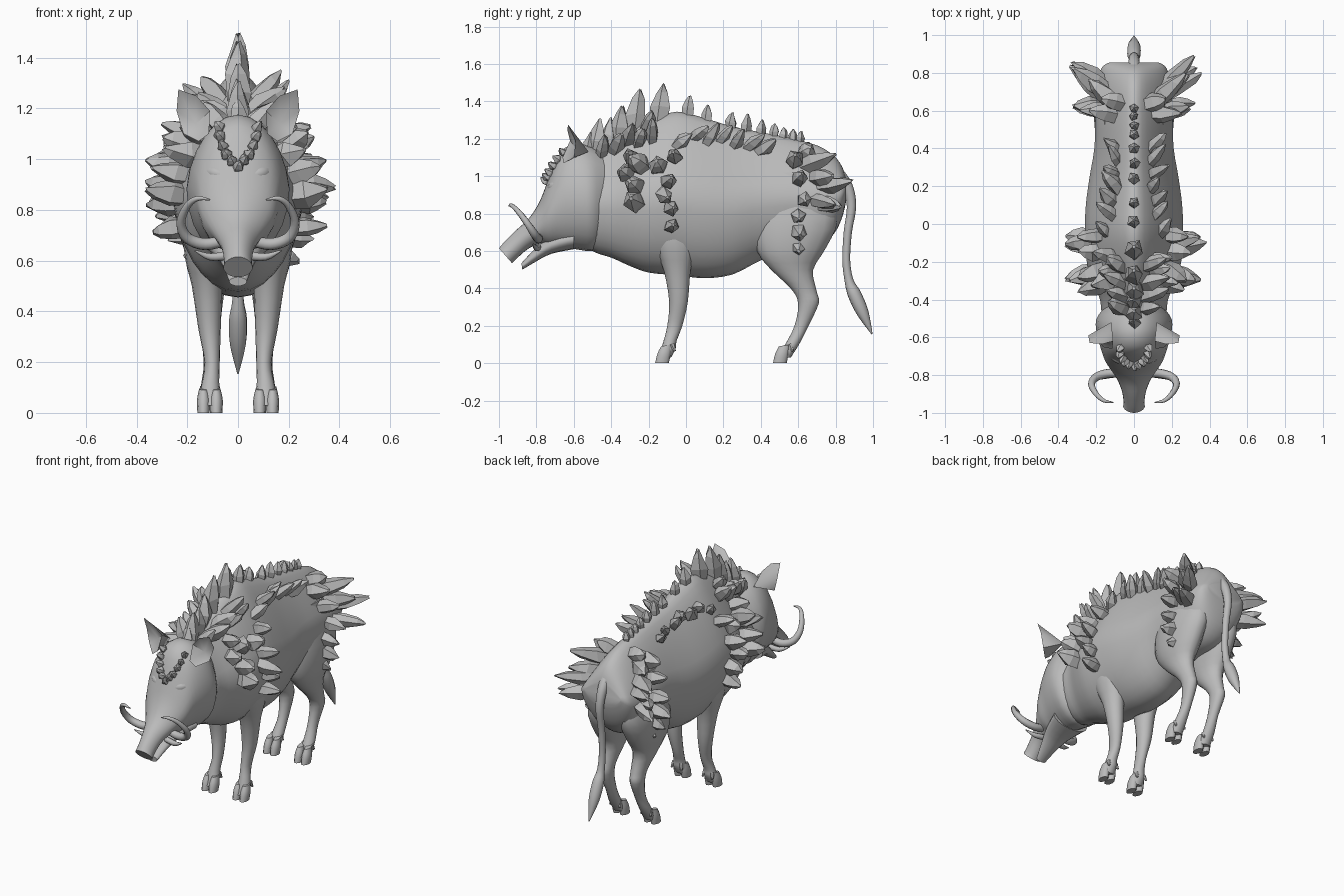
import bpy
import bmesh
import math
import random
from mathutils import Vector
from mathutils.bvhtree import BVHTree

random.seed(4)
if "Cube" in bpy.data.objects:
    bpy.data.objects.remove(bpy.data.objects["Cube"])

grey = bpy.data.materials.new("stone_grey")
grey.use_nodes = True
grey.diffuse_color = (.5, .5, .5, 1)
grey.node_tree.nodes["Principled BSDF"].inputs["Base Color"].default_value = (.5, .5, .5, 1)


def finish(bm, name, smooth=True):
    """Turn a bmesh into a named, coloured object."""
    bmesh.ops.recalc_face_normals(bm, faces=bm.faces)
    for face in bm.faces:
        face.smooth = smooth
    mesh = bpy.data.meshes.new(name)
    bm.to_mesh(mesh)
    bm.free()
    mesh.materials.append(grey)
    obj = bpy.data.objects.new(name, mesh)
    bpy.context.collection.objects.link(obj)
    if smooth:
        bpy.ops.object.select_all(action='DESELECT')
        obj.select_set(True)
        bpy.context.view_layer.objects.active = obj
        bpy.ops.object.shade_smooth_by_angle(angle=math.radians(50))
    return obj


def refine(rows, steps):
    """Interpolate smoothly through rows of numbers."""
    out = []
    last = len(rows) - 1
    for i in range(last):
        a, b, c, d = (rows[max(0, min(last, i + k))] for k in (-1, 0, 1, 2))
        for s in range(steps):
            t = s / steps
            out.append([q + t / 2 * (r - p + t * (2 * p - 5 * q + 4 * r - u + t * (3 * (q - r) + u - p)))
                        for p, q, r, u in zip(a, b, c, d)])
    return out + [list(rows[-1])]


def skin(bm, rings):
    """Bridge rings of points and cap both ends."""
    loops = [[bm.verts.new(p) for p in ring] for ring in rings]
    n = len(loops[0])
    for a, b in zip(loops, loops[1:]):
        for i in range(n):
            j = (i + 1) % n
            bm.faces.new((a[i], a[j], b[j], b[i]))
    bm.faces.new(loops[0])
    bm.faces.new(loops[-1][::-1])


def loft(name, rows, sides=24, pinch=0):
    """Oval sections, each given by two opposite (y, z) points, half width and centre x; pinch narrows the top."""
    rings = []
    for y1, z1, y2, z2, w, cx in refine(rows, 3):
        ring = []
        for i in range(sides):
            a = math.tau * i / sides
            t = (1 + math.sin(a)) / 2
            x = w * math.cos(a) * (1 - pinch * max(0, math.sin(a)))
            ring.append((cx + x, y2 + (y1 - y2) * t, z2 + (z1 - z2) * t))
        rings.append(ring)
    bm = bmesh.new()
    skin(bm, rings)
    return finish(bm, name)


def tube(name, rows, sides=10):
    """Round tapering tube through (x, y, z, radius) rows."""
    rows = refine(rows, 4)
    pts = [Vector(r[:3]) for r in rows]
    rings = []
    for i, p in enumerate(pts):
        tangent = pts[min(i + 1, len(pts) - 1)] - pts[max(i - 1, 0)]
        u = tangent.cross(Vector((.3, 1, -.5))).normalized()
        v = tangent.cross(u).normalized()
        angles = [math.tau * k / sides for k in range(sides)]
        rings.append([p + rows[i][3] * (u * math.cos(a) + v * math.sin(a)) for a in angles])
    bm = bmesh.new()
    skin(bm, rings)
    return finish(bm, name)


def crystal(bm, base, direction, length, radius):
    """Irregular faceted shard with a chipped tip."""
    d = direction.normalized()
    u = d.orthogonal().normalized()
    v = d.cross(u)
    spin = random.uniform(0, math.tau)
    rings = []
    for t, size in ((-.25, .85), (.3, 1), (.72, .65), (1, .18)):
        ring = []
        for k in range(5):
            a = spin + math.tau * k / 5
            r = radius * size * random.uniform(.8, 1.15)
            lift = length * (t + random.uniform(-.07, .07))
            ring.append(base + d * lift + r * (u * math.cos(a) + v * math.sin(a)))
        rings.append(ring)
    skin(bm, rings)


# Trunk with a ridged back: y, top, bottom, half width
trunk = [(-.62, 1.1, .7, .1), (-.5, 1.14, .6, .165), (-.4, 1.19, .565, .18), (-.3, 1.25, .52, .22),
         (-.2, 1.3, .485, .25), (-.05, 1.345, .47, .26), (.1, 1.31, .455, .255), (.25, 1.265, .475, .235),
         (.4, 1.235, .55, .21), (.55, 1.205, .6, .205), (.7, 1.165, .62, .2), (.79, 1.11, .69, .185),
         (.835, 1.05, .78, .165), (.855, .99, .86, .13)]
body = loft("body", [(y, t, y, b, w, 0) for y, t, b, w in trunk], 32, .48)

# Head tapering into the snout
head = loft("head", [(-.43, 1.12, -.44, .64, .15, 0), (-.51, 1.16, -.5, .6, .2, 0), (-.59, 1.175, -.59, .61, .195, 0),
                     (-.67, 1.13, -.67, .62, .172, 0), (-.73, 1, -.73, .625, .15, 0), (-.78, .87, -.77, .64, .12, 0),
                     (-.84, .775, -.81, .63, .088, 0), (-.91, .71, -.86, .6, .064, 0), (-.97, .65, -.915, .55, .055, 0),
                     (-1, .615, -.93, .535, .058, 0)], 24, .1)
loft("lower_jaw", [(-.6, .72, -.6, .61, .13, 0), (-.72, .68, -.72, .585, .09, 0),
                   (-.8, .62, -.8, .545, .06, 0), (-.88, .535, -.875, .5, .035, 0)], 16)

# Paired parts
for s, side in ((1, "left"), (-1, "right")):
    loft(side + "_front_leg", [(.08, .9, -.22, .9, .07, .13 * s), (.06, .66, -.18, .66, .075, .14 * s),
                               (.025, .5, -.12, .5, .06, .122 * s), (.01, .33, -.09, .33, .044, .112 * s),
                               (-.02, .2, -.1, .2, .03, .102 * s), (-.05, .12, -.12, .12, .034, .108 * s),
                               (-.055, .08, -.135, .07, .04, .11 * s), (-.08, .03, -.15, .03, .038, .11 * s)], 16)
    loft(side + "_hind_leg", [(.72, 1.02, .42, 1.02, .07, .09 * s), (.81, .78, .36, .76, .1, .11 * s),
                              (.75, .62, .38, .6, .09, .118 * s), (.68, .5, .455, .5, .065, .115 * s),
                              (.7, .38, .56, .4, .045, .11 * s), (.71, .32, .6, .32, .04, .11 * s),
                              (.655, .2, .58, .2, .03, .105 * s), (.61, .11, .53, .1, .036, .11 * s),
                              (.56, .03, .49, .03, .038, .11 * s)], 16)

    # Cloven hooves with dew claws
    for leg, y in (("front", -.125), ("hind", .505)):
        for toe in (-1, 1):
            x = .111 * s + .025 * toe
            loft(f"{side}_{leg}_hoof", [(y + .05, .1, y - .01, .09, .017, x), (y + .045, .05, y - .03, .05, .026, x),
                                        (y + .035, 0, y - .042, 0, .024, x)], 10)
            tube(f"{side}_{leg}_dew_claw", [(x, y + .05, .1, .016), (x + .01 * toe, y + .065, .065, .006)], 6)

    # Tusks and small side teeth
    tube(side + "_tusk", [(.05 * s, -.79, .68, .022), (.13 * s, -.79, .665, .024), (.2 * s, -.81, .69, .022),
                          (.225 * s, -.85, .75, .018), (.2 * s, -.9, .815, .014), (.16 * s, -.935, .845, .01),
                          (.11 * s, -.945, .84, .003)])
    tube(side + "_side_tooth", [(.04 * s, -.79, .62, .018), (.11 * s, -.8, .615, .015), (.17 * s, -.82, .64, .003)], 8)

    # Ear: rim points joined to a hollow front and a rounded back
    bm = bmesh.new()
    rim = [bm.verts.new((x * s, y, z)) for x, y, z in
           ((.235, -.63, 1.275), (.165, -.635, 1.25), (.11, -.62, 1.19), (.115, -.66, 1.1), (.155, -.655, 1.07),
            (.215, -.6, 1.1), (.242, -.59, 1.19))]
    hollow = bm.verts.new((.165 * s, -.58, 1.14))
    back = bm.verts.new((.12 * s, -.52, 1.13))
    for a, b in zip(rim, rim[1:] + rim[:1]):
        bm.faces.new((a, b, hollow))
        bm.faces.new((b, a, back))
    finish(bm, side + "_ear")

    # Brow ridge
    tube(side + "_brow", [(.04 * s, -.735, .93, .012), (.09 * s, -.705, .945, .03), (.14 * s, -.66, .96, .012)])

# Tail with tuft
tube("tail", [(0, .8, 1.03, .035), (0, .86, .95, .03), (0, .885, .84, .025), (0, .865, .7, .022),
              (0, .857, .55, .021), (0, .872, .44, .024), (0, .9, .37, .036), (0, .945, .27, .032), (0, .995, .155, .003)])

# Crystals along the spine: y, tip height
body_tree, head_tree = (BVHTree.FromPolygons([v.co for v in o.data.vertices], [p.vertices for p in o.data.polygons])
                        for o in (body, head))
bm = bmesh.new()
for y, tip in ((-.52, 1.23), (-.48, 1.3), (-.42, 1.31), (-.36, 1.37), (-.27, 1.46), (-.14, 1.49), (.01, 1.43),
               (.11, 1.38), (.24, 1.34), (.32, 1.33), (.4, 1.3), (.47, 1.28), (.52, 1.26), (.57, 1.25), (.61, 1.24)):
    hit = body_tree.ray_cast(Vector((0, y, 3)), Vector((0, 0, -1)))[0]
    length = tip - hit.z
    crystal(bm, hit, Vector((0, .12, 1)), length, .015 + .22 * length)
finish(bm, "spine_crystals", False)

# Flank crystal groups: outward direction, length, radius, then (y, z) roots
groups = {
    "neck": ((.45, .3, .5), .13, .045, ((-.45, 1.12), (-.38, 1.15), (-.31, 1.19), (-.22, 1.24), (-.25, 1.18),
                                        (-.18, 1.2))),
    "shoulder": ((.8, -.2, .15), .125, .056, ((-.29, 1.1), (-.24, 1.05), (-.31, 1.01), (-.27, .94), (-.27, .86))),
    "chest": ((.9, .1, .1), .115, .053, ((-.15, 1.05), (-.06, 1.1), (-.1, .97), (-.12, .9), (-.08, .83),
                                         (-.08, .73))),
    "back": ((.3, .5, .4), .115, .04, ((-.04, 1.17), (.05, 1.21), (.12, 1.19), (.19, 1.2), (.26, 1.17),
                                       (.34, 1.16), (.4, 1.14))),
    "hip": ((.9, .1, .1), .125, .052, ((.58, 1.08), (.64, 1.12), (.6, .98), (.63, .88), (.6, .79), (.6, .71),
                                       (.59, .65))),
    "rump": ((.6, .65, .1), .19, .055, ((.65, 1.06), (.7, .99), (.74, .95), (.7, .87), (.74, .85))),
}
for name, (way, length, radius, roots) in groups.items():
    for s, side in ((1, "left"), (-1, "right")):
        bm = bmesh.new()
        for y, z in roots:
            hit, normal = body_tree.ray_cast(Vector((2 * s, y, z)), Vector((-s, 0, 0)))[:2]
            aim = Vector((way[0] * s, way[1], way[2])) + normal * .4
            aim += Vector(random.uniform(-.22, .22) for k in range(3))
            crystal(bm, hit, aim, length * random.uniform(.8, 1.15), radius * random.uniform(.8, 1.1))
        finish(bm, f"{side}_{name}_crystals", False)

# Small crystals in a V on the forehead
bm = bmesh.new()
for x, z in ((.07, 1.12), (.068, 1.085), (.058, 1.05), (.042, 1.015), (.022, .99), (0, .97)):
    for s in ((1, -1) if x else (1,)):
        hit, normal = head_tree.ray_cast(Vector((x * s, -2, z)), Vector((0, 1, 0)))[:2]
        crystal(bm, hit, normal + Vector((.3 * s, -.3, .4)), .042, .023)
finish(bm, "forehead_crystals", False)
